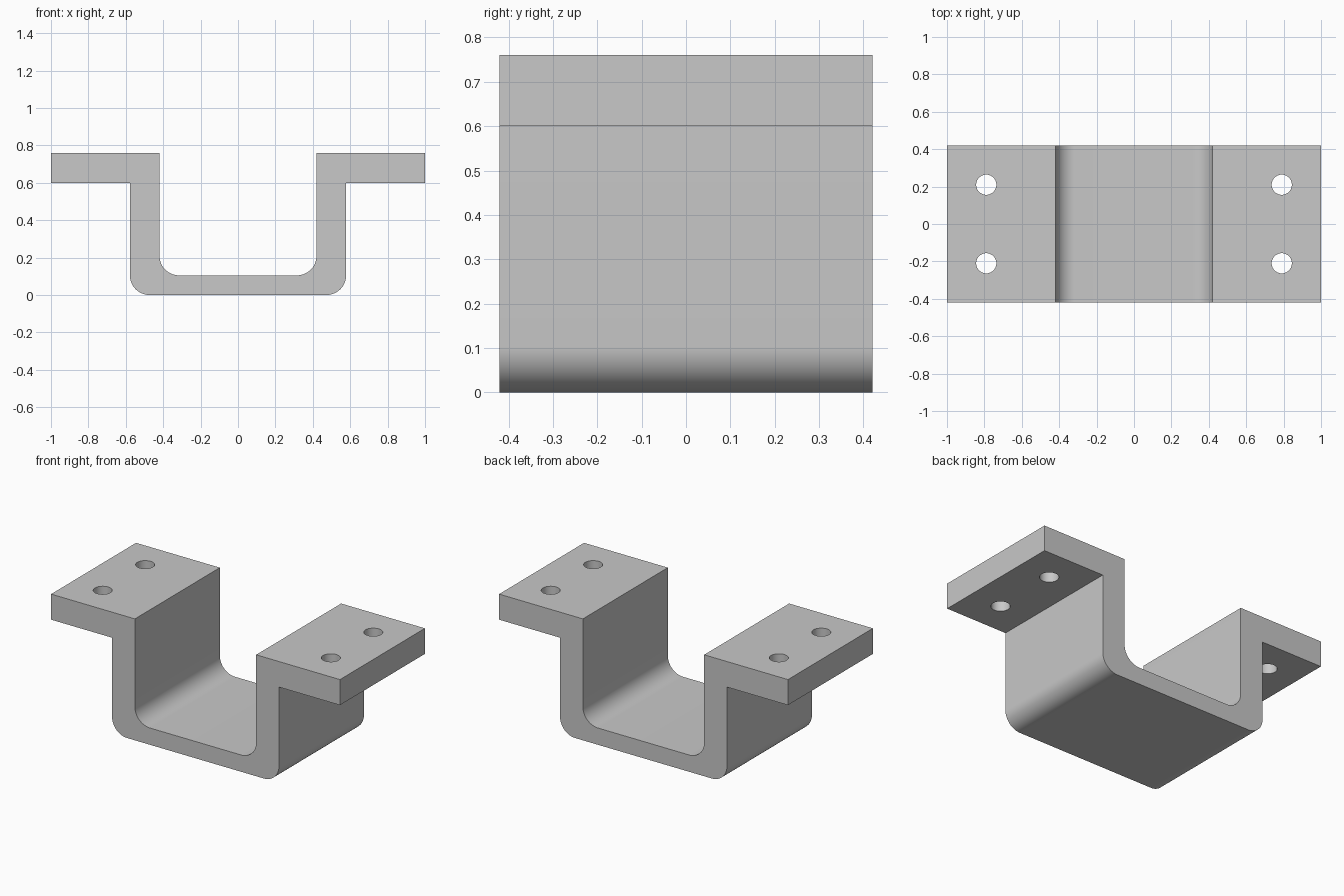
import bpy, bmesh, math

cube = bpy.data.objects.get("Cube")
if cube:
    bpy.data.objects.remove(cube, do_unlink=True)

HALF_DEPTH = 0.42
TOP, FLANGE_BOTTOM, FLOOR = 0.76, 0.60, 0.105
OUTER, INNER, BEND = 0.578, 0.42, 0.105

grey = bpy.data.materials.new("plain grey")
grey.use_nodes = True
colour = (0.58, 0.58, 0.58, 1)
grey.diffuse_color = colour
grey.node_tree.nodes["Principled BSDF"].inputs["Base Color"].default_value = colour


def bend(x, z, start, end, steps=16):
    """Quarter-circle arc around (x, z)."""
    angles = [math.radians(start + (end - start) * i / steps) for i in range(steps + 1)]
    return [(x + BEND * math.cos(a), z + BEND * math.sin(a)) for a in angles]


# Half of the hat-shaped profile, outside then inside, mirrored to a full loop
outside = bend(OUTER - BEND, BEND, -90, 0) + [(OUTER, FLANGE_BOTTOM), (1, FLANGE_BOTTOM)]
inside = [(1, TOP), (INNER, TOP)] + bend(INNER - BEND, FLOOR + BEND, 0, -90)
half = outside + inside
profile = half + [(-x, z) for x, z in reversed(half)]

# Bracket body, extruded front to back
bm = bmesh.new()
face = bm.faces.new([bm.verts.new((x, -HALF_DEPTH, z)) for x, z in profile])
extruded = bmesh.ops.extrude_face_region(bm, geom=[face])["geom"]
bmesh.ops.translate(bm, vec=(0, 2 * HALF_DEPTH, 0),
                    verts=[v for v in extruded if isinstance(v, bmesh.types.BMVert)])
bmesh.ops.recalc_face_normals(bm, faces=bm.faces)
mesh = bpy.data.meshes.new("bracket")
bm.to_mesh(mesh)
bm.free()
mesh.materials.append(grey)
bracket = bpy.data.objects.new("bracket", mesh)
bpy.context.collection.objects.link(bracket)

# Four bolt holes through the flanges
for x in (-0.79, 0.79):
    for y in (-0.21, 0.21):
        bpy.ops.mesh.primitive_cylinder_add(vertices=48, radius=0.054, depth=0.4,
                                            location=(x, y, (TOP + FLANGE_BOTTOM) / 2))
        cutter = bpy.context.object
        cutter.name = "bolt_hole_cutter"
        cutter.data.materials.append(grey)
        cutter.hide_render = True
        cutter.hide_set(True)
        cutter.display_type = 'WIRE'
        cut = bracket.modifiers.new("bolt hole", 'BOOLEAN')
        cut.operation = 'DIFFERENCE'
        cut.solver = 'EXACT'
        cut.object = cutter

# Apply the holes and remove the cutters
bpy.context.view_layer.update()
evaluated = bracket.evaluated_get(bpy.context.evaluated_depsgraph_get())
drilled = bpy.data.meshes.new_from_object(evaluated)
bracket.modifiers.clear()
bracket.data = drilled
for obj in [o for o in bpy.data.objects if o.name.startswith("bolt_hole_cutter")]:
    bpy.data.objects.remove(obj, do_unlink=True)

# Smooth bends and holes, sharp edges elsewhere
bpy.ops.object.select_all(action='DESELECT')
bracket.select_set(True)
bpy.context.view_layer.objects.active = bracket
bpy.ops.object.shade_smooth_by_angle(angle=math.radians(30))
